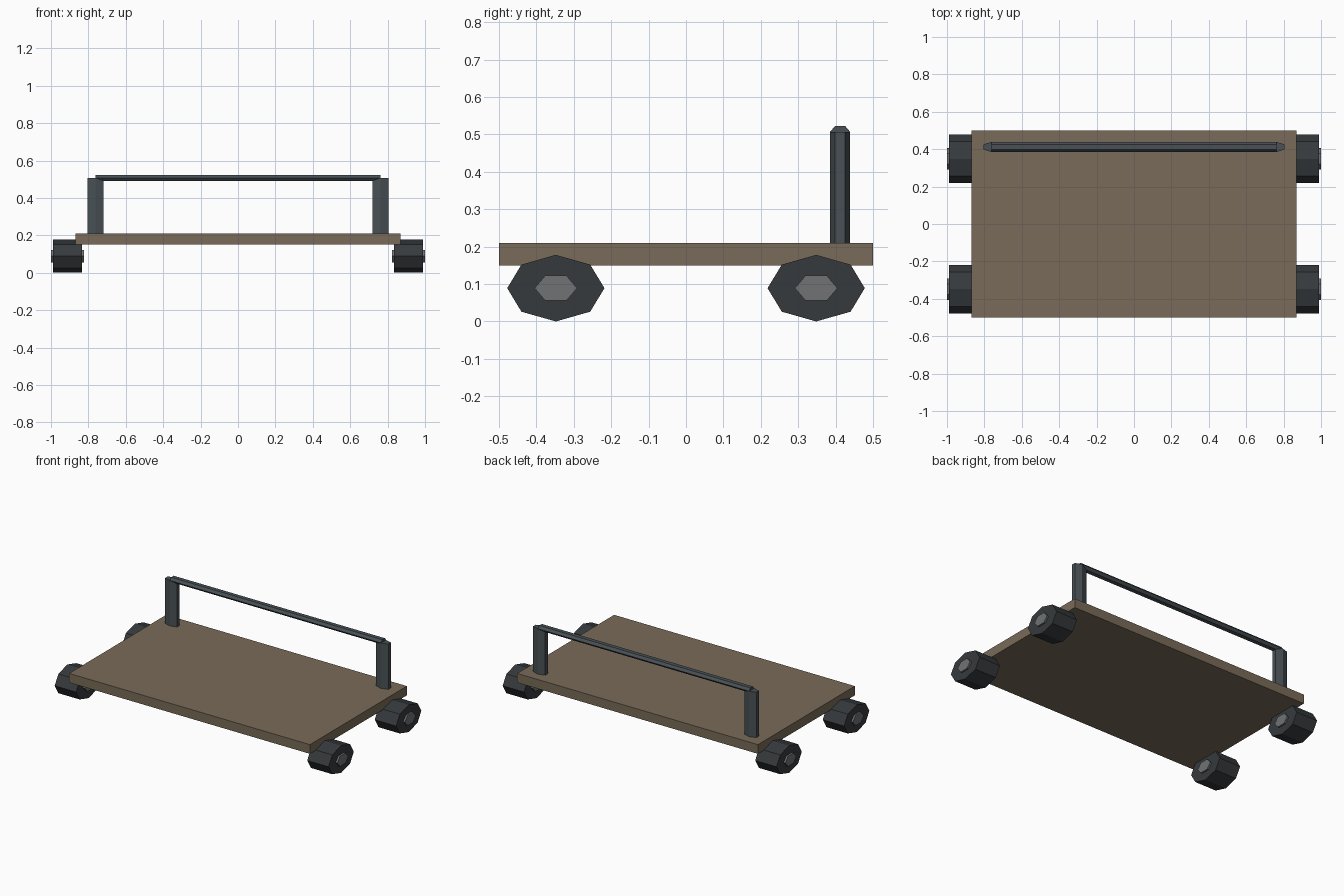
import bpy, bmesh
from math import sin, cos, pi

if "Cube" in bpy.data.objects:
    bpy.data.objects.remove(bpy.data.objects["Cube"])


def material(name, rgb):
    m = bpy.data.materials.new(name)
    m.diffuse_color = (*rgb, 1)
    m.use_nodes = True
    m.node_tree.nodes["Principled BSDF"].inputs["Base Color"].default_value = m.diffuse_color
    return m


WOOD = material("wood", (0.19, 0.147, 0.098))
STEEL = material("dark_steel", (0.065, 0.08, 0.09))
RUBBER = material("rubber", (0.037, 0.042, 0.046))
HUB = material("hub_metal", (0.16, 0.17, 0.175))


def finish(bm, name, mat):
    bmesh.ops.recalc_face_normals(bm, faces=bm.faces)
    mesh = bpy.data.meshes.new(name)
    bm.to_mesh(mesh)
    bm.free()
    mesh.materials.append(mat)
    ob = bpy.data.objects.new(name, mesh)
    bpy.context.collection.objects.link(ob)
    return ob


def prism(name, sides, axis, centre, ra, rb, length, mat):
    """Elliptical n-sided prism, first corner along y, running along axis x or z."""
    bm = bmesh.new()
    ring = []
    for i in range(sides):
        a = 2 * pi * i / sides
        p = (-length / 2, ra * cos(a), rb * sin(a))
        if axis == 'z':
            p = (p[2], p[1], p[0])
        ring.append(bm.verts.new([c + d for c, d in zip(centre, p)]))
    face = bm.faces.new(ring)
    ext = bmesh.ops.extrude_face_region(bm, geom=[face], use_keep_orig=True)
    verts = [g for g in ext["geom"] if isinstance(g, bmesh.types.BMVert)]
    bmesh.ops.translate(bm, verts=verts,
                        vec=(length, 0, 0) if axis == 'x' else (0, 0, length))
    return finish(bm, name, mat)


# Flat deck
bm = bmesh.new()
bmesh.ops.create_cube(bm, size=1)
bmesh.ops.scale(bm, vec=(1.738, 1.0, 0.06), verts=bm.verts)
bmesh.ops.translate(bm, vec=(0, 0, 0.18), verts=bm.verts)
finish(bm, "deck", WOOD)

for side, sx in (("left", -1), ("right", 1)):
    # Handle posts
    prism(f"handle_post_{side}", 6, 'z', (sx * 0.762, 0.412, 0.357),
          0.0268, 0.0503, 0.298, STEEL)
    # Wheels with hubs poking out on both faces
    for end, sy in (("front", -1), ("back", 1)):
        c = (sx * 0.9115, sy * 0.348, 0.089)
        prism(f"wheel_{end}_{side}", 8, 'x', c, 0.13, 0.089, 0.154, RUBBER)
        prism(f"hub_{end}_{side}", 6, 'x', c, 0.057, 0.0385, 0.177, HUB)

# Handle crossbar
prism("handle_bar", 6, 'x', (0, 0.412, 0.507), 0.0268, 0.0178, 1.524, STEEL)
